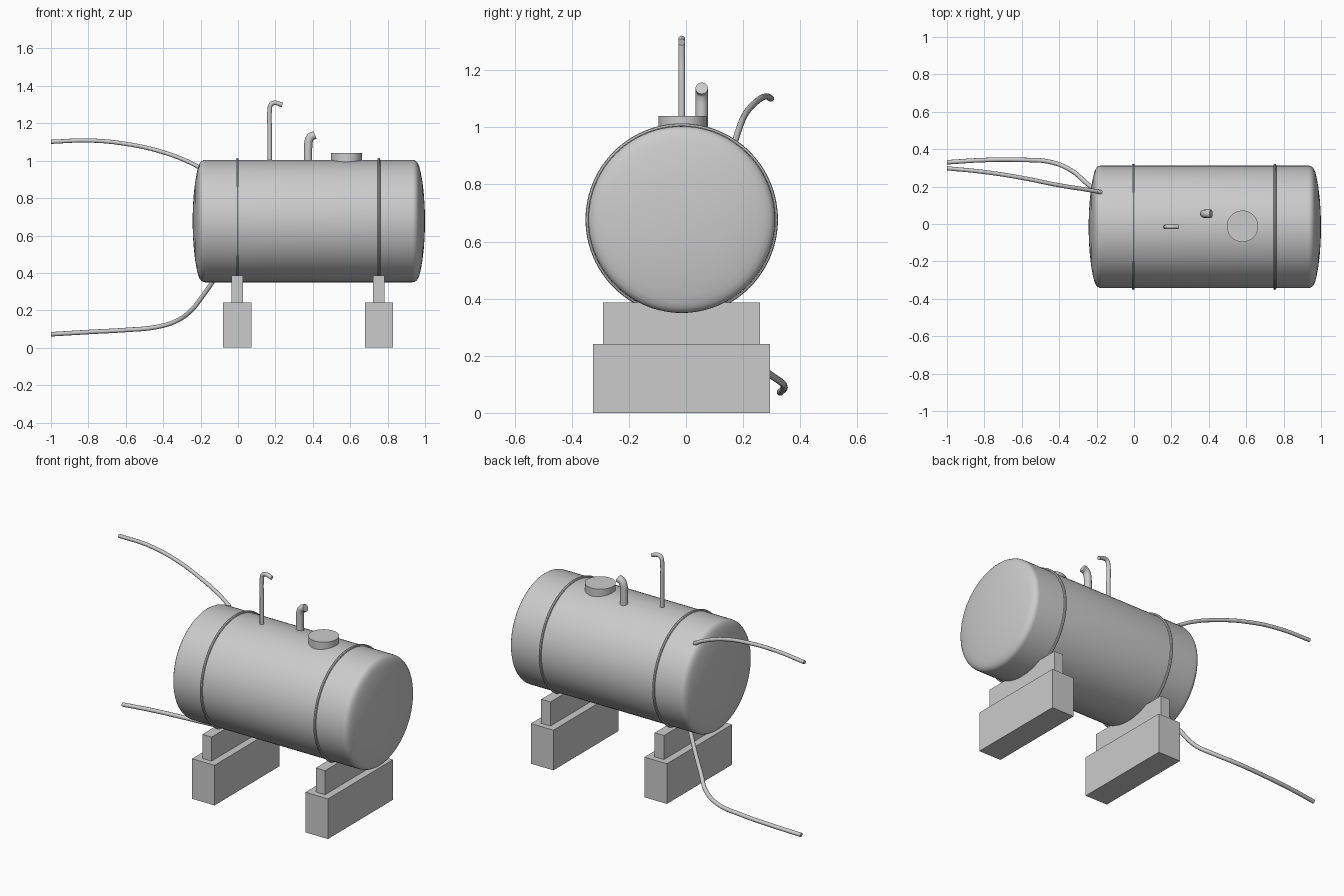
import bpy, bmesh, math
from mathutils import Vector

if "Cube" in bpy.data.objects:
    bpy.data.objects.remove(bpy.data.objects["Cube"])

grey = bpy.data.materials.new("plain grey")
grey.diffuse_color = (0.6, 0.6, 0.6, 1)
grey.use_nodes = True
grey.node_tree.nodes["Principled BSDF"].inputs["Base Color"].default_value = grey.diffuse_color
YC, ZC, R = -0.015, 0.677, 0.327      # tank axis and radius


def finish(ob, name, smooth=True):
    ob.name = name
    ob.data.materials.clear()
    ob.data.materials.append(grey)
    if smooth:
        bpy.ops.object.select_all(action='DESELECT')
        ob.select_set(True)
        bpy.context.view_layer.objects.active = ob
        bpy.ops.object.shade_smooth_by_angle(angle=math.radians(40))
    return ob


def box(name, lo, hi):
    c = [(a + b) / 2 for a, b in zip(lo, hi)]
    bpy.ops.mesh.primitive_cube_add(size=1, location=c)
    ob = bpy.context.object
    for v in ob.data.vertices:
        v.co = [v.co[i] * (hi[i] - lo[i]) for i in range(3)]
    finish(ob, name, smooth=False)


def tube(name, points, radius):
    """Round pipe swept along a smooth path, converted to a mesh."""
    cu = bpy.data.curves.new(name, 'CURVE')
    cu.dimensions = '3D'
    cu.bevel_depth = radius
    cu.bevel_resolution = 4
    cu.use_fill_caps = True
    sp = cu.splines.new('BEZIER')
    sp.bezier_points.add(len(points) - 1)
    sp.resolution_u = 6
    for bp, p in zip(sp.bezier_points, points):
        bp.co = p
        bp.handle_left_type = bp.handle_right_type = 'AUTO'
    ob = bpy.data.objects.new(name, cu)
    bpy.context.collection.objects.link(ob)
    bpy.ops.object.select_all(action='DESELECT')
    ob.select_set(True)
    bpy.context.view_layer.objects.active = ob
    bpy.ops.object.convert(target='MESH')
    finish(bpy.context.object, name)


def lathe(name, profile, segments=96):
    """Revolve (x, radius) points about the tank axis."""
    bm = bmesh.new()
    vs = [bm.verts.new((x, 0, r)) for x, r in profile]
    es = [bm.edges.new(e) for e in zip(vs, vs[1:])]
    bmesh.ops.spin(bm, geom=vs + es, cent=(0, 0, 0), axis=(1, 0, 0),
                   angle=2 * math.pi, steps=segments)
    bmesh.ops.remove_doubles(bm, verts=bm.verts, dist=1e-5)
    bmesh.ops.recalc_face_normals(bm, faces=bm.faces)
    me = bpy.data.meshes.new(name)
    bm.to_mesh(me)
    bm.free()
    ob = bpy.data.objects.new(name, me)
    ob.location = (0, YC, ZC)
    bpy.context.collection.objects.link(ob)
    finish(ob, name)


# Tank shell with shallow domed heads and rounded rims
head = [(-0.243, 0), (-0.241, 0.08), (-0.236, 0.15), (-0.229, 0.21), (-0.219, 0.265),
        (-0.212, 0.292), (-0.205, 0.309), (-0.196, 0.320), (-0.185, 0.326), (-0.175, R)]
MID = 0.3785
lathe("tank", head + [(2 * MID - x, r) for x, r in reversed(head)])

# Straps and their two-step supports
for i, x in enumerate((-0.004, 0.753)):
    bpy.ops.mesh.primitive_torus_add(
        location=(x, YC, ZC), rotation=(0, math.pi / 2, 0), major_radius=R + 0.002,
        minor_radius=0.008, major_segments=96, minor_segments=8)
    finish(bpy.context.object, f"strap_{i}")
    box(f"footing_{i}", (x - 0.075, -0.325, 0), (x + 0.075, 0.295, 0.242))
    box(f"saddle_{i}", (x - 0.031, -0.29, 0.242), (x + 0.031, 0.26, 0.387))

# Filler hatch
bpy.ops.mesh.primitive_cylinder_add(vertices=64, radius=0.084, depth=0.08,
                                    location=(0.58, -0.012, 1.0))
finish(bpy.context.object, "hatch")

# Vent pipes on top
tube("tall_vent", [(0.17, YC, 0.97), (0.17, YC, 1.15), (0.17, YC, 1.275),
                   (0.176, YC, 1.3), (0.195, YC, 1.309), (0.237, YC, 1.298)], 0.012)
tube("short_vent", [(0.375, 0.055, 0.96), (0.375, 0.055, 1.07), (0.378, 0.055, 1.105),
                    (0.389, 0.055, 1.127), (0.412, 0.055, 1.137)], 0.022)

# Hoses leaving the left end
tube("upper_hose", [(-0.175, 0.17, 0.945), (-0.25, 0.183, 0.987), (-0.4, 0.207, 1.045),
                    (-0.6, 0.247, 1.09), (-0.8, 0.278, 1.108), (-1.0, 0.298, 1.101)], 0.011)
tube("lower_hose", [(-0.11, 0.12, 0.39), (-0.19, 0.175, 0.275), (-0.25, 0.215, 0.2),
                    (-0.33, 0.283, 0.143), (-0.44, 0.33, 0.11), (-0.6, 0.343, 0.095),
                    (-0.8, 0.342, 0.084), (-1.0, 0.33, 0.072)], 0.012)
